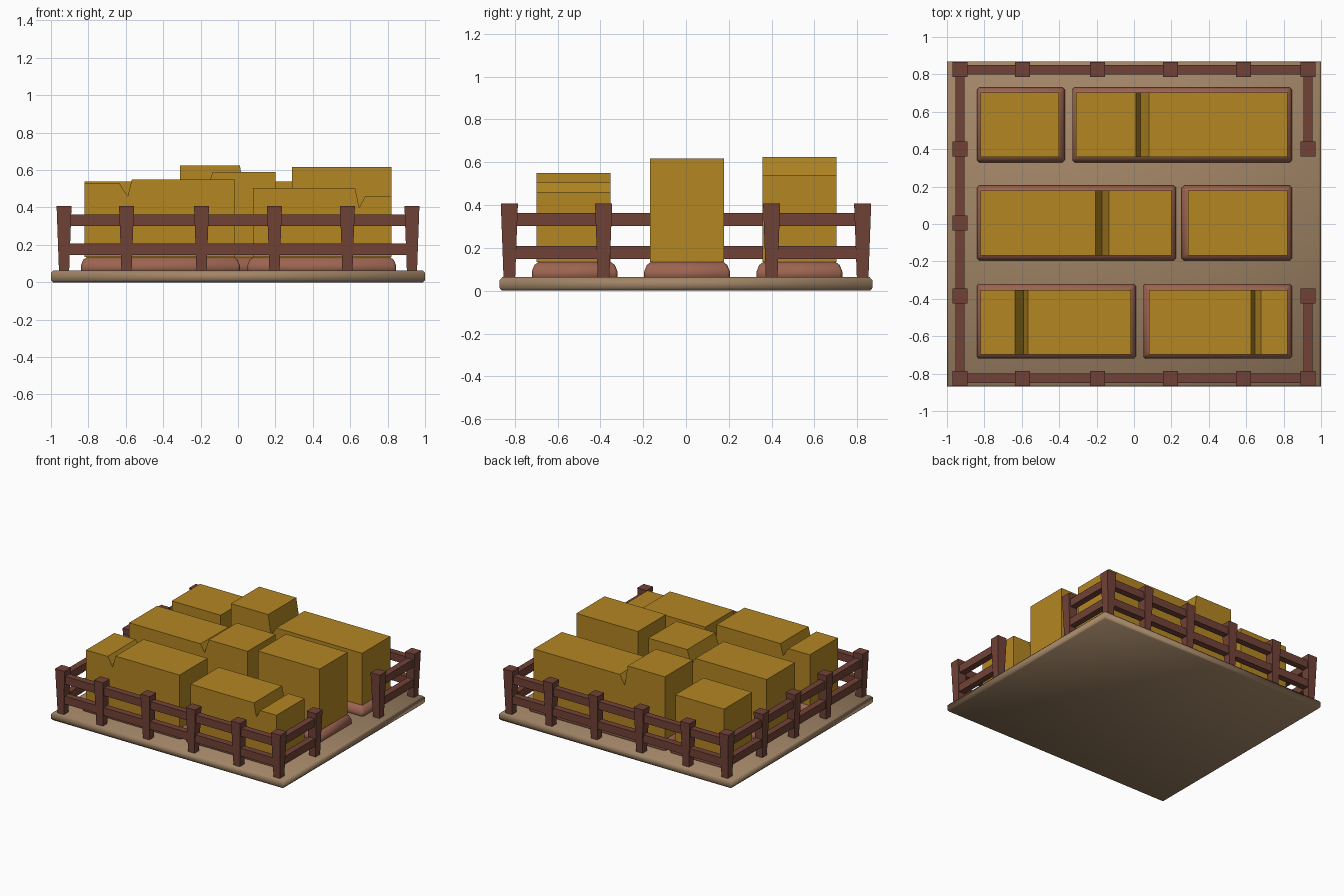
import bpy, bmesh

if "Cube" in bpy.data.objects:
    bpy.data.objects.remove(bpy.data.objects["Cube"])

def material(name, rgb):
    m = bpy.data.materials.new(name)
    m.diffuse_color = (*rgb, 1)
    m.use_nodes = True
    m.node_tree.nodes["Principled BSDF"].inputs["Base Color"].default_value = m.diffuse_color
    return m

BASE = material("earth", (0.36, 0.235, 0.135))
SOIL = material("soil", (0.33, 0.125, 0.08))
WOOD = material("wood", (0.165, 0.055, 0.038))
CROP = material("wheat", (0.45, 0.24, 0.016))

def finish(name, bm, mat, smooth=False):
    bmesh.ops.recalc_face_normals(bm, faces=bm.faces)
    me = bpy.data.meshes.new(name)
    bm.to_mesh(me)
    bm.free()
    me.materials.append(mat)
    for p in me.polygons:
        p.use_smooth = smooth
    ob = bpy.data.objects.new(name, me)
    bpy.context.collection.objects.link(ob)
    return ob

def loft(name, x0, x1, y0, y1, levels, mat, smooth=False, corner=0.0):
    """Stack rectangular (or corner-cut) loops; levels = (inset, z)."""
    bm = bmesh.new()
    rings = []
    for d, z in levels:
        a, b, e, f, c = x0 + d, x1 - d, y0 + d, y1 - d, corner
        if c:
            pts = [(a + c, e), (b - c, e), (b, e + c), (b, f - c),
                   (b - c, f), (a + c, f), (a, f - c), (a, e + c)]
        else:
            pts = [(a, e), (b, e), (b, f), (a, f)]
        rings.append([bm.verts.new((x, y, z)) for x, y in pts])
    n = len(rings[0])
    for lo, hi in zip(rings, rings[1:]):
        for i in range(n):
            j = (i + 1) % n
            bm.faces.new((lo[i], lo[j], hi[j], hi[i]))
    bm.faces.new(rings[0][::-1])
    bm.faces.new(rings[-1])
    return finish(name, bm, mat, smooth)

def box(name, x0, x1, y0, y1, z0, z1, mat):
    return loft(name, x0, x1, y0, y1, [(0, z0), (0, z1)], mat)

def crop(name, y0, y1, profile):
    """Side profile in x-z, extruded along y."""
    bm = bmesh.new()
    face = bm.faces.new([bm.verts.new((x, y0, z)) for x, z in profile])
    ext = bmesh.ops.extrude_face_region(bm, geom=[face])["geom"]
    verts = [v for v in ext if isinstance(v, bmesh.types.BMVert)]
    bmesh.ops.translate(bm, verts=verts, vec=(0, y1 - y0, 0))
    return finish(name, bm, CROP)

# Ground slab
loft("ground_slab", -1, 1, -0.87, 0.87,
     [(0.01, 0), (0, 0.012), (0, 0.05), (0.012, 0.063)], BASE, True)

# Soil beds: x range and row centre
beds = [(-0.84, -0.37, 0.53), (-0.33, 0.845, 0.53),
        (-0.84, 0.225, 0.005), (0.255, 0.845, 0.005),
        (-0.84, 0.01, -0.52), (0.05, 0.845, -0.52)]
for i, (x0, x1, yc) in enumerate(beds):
    loft(f"soil_bed_{i + 1}", x0, x1, yc - 0.2, yc + 0.2,
         [(0, 0.05), (0, 0.09), (0.012, 0.12), (0.035, 0.137)],
         SOIL, True, 0.012)

# Wheat blocks, some with a notch between two heights
Z = 0.135
crops = [
    (0.53, [(-0.82, Z), (-0.4, Z), (-0.4, 0.51), (-0.82, 0.51)]),
    (0.53, [(-0.31, Z), (0.82, Z), (0.82, 0.54), (0.08, 0.54),
            (0.035, 0.47), (0.01, 0.625), (-0.31, 0.625)]),
    (0.005, [(-0.82, Z), (0.2, Z), (0.2, 0.59), (-0.135, 0.59),
             (-0.17, 0.48), (-0.205, 0.54), (-0.82, 0.54)]),
    (0.005, [(0.29, Z), (0.82, Z), (0.82, 0.617), (0.29, 0.617)]),
    (-0.525, [(-0.82, Z), (-0.015, Z), (-0.015, 0.55), (-0.567, 0.55),
              (-0.59, 0.46), (-0.635, 0.53), (-0.82, 0.53)]),
    (-0.525, [(0.08, Z), (0.82, Z), (0.82, 0.46), (0.68, 0.46),
              (0.648, 0.4), (0.626, 0.505), (0.08, 0.505)]),
]
for i, (yc, prof) in enumerate(crops):
    crop(f"wheat_block_{i + 1}", yc - 0.173, yc + 0.173, prof)

# Fence posts, tapering towards the ground
X, Y = 0.93, 0.825
posts = [(x, s * Y) for s in (-1, 1)
         for x in (-X, -0.596, -0.195, 0.195, 0.585, X)]
posts += [(-X, 0.4), (-X, 0.005), (-X, -0.385), (X, 0.4), (X, -0.385)]
for i, (x, y) in enumerate(posts):
    r = 0.04
    loft(f"fence_post_{i + 1}", x - r, x + r, y - r, y + r,
         [(0.013, 0.055), (0, 0.408)], WOOD)

# Fence rails at two heights; the right side has a gateway
for tag, z0, z1 in (("lower", 0.147, 0.208), ("upper", 0.302, 0.363)):
    t = 0.025
    box(f"front_{tag}_rail", -X, X, -Y - t, -Y + t, z0, z1, WOOD)
    box(f"back_{tag}_rail", -X, X, Y - t, Y + t, z0, z1, WOOD)
    box(f"left_{tag}_rail", -X - t, -X + t, -Y, Y, z0, z1, WOOD)
    box(f"right_front_{tag}_rail", X - t, X + t, -Y, -0.385, z0, z1, WOOD)
    box(f"right_back_{tag}_rail", X - t, X + t, 0.4, Y, z0, z1, WOOD)
